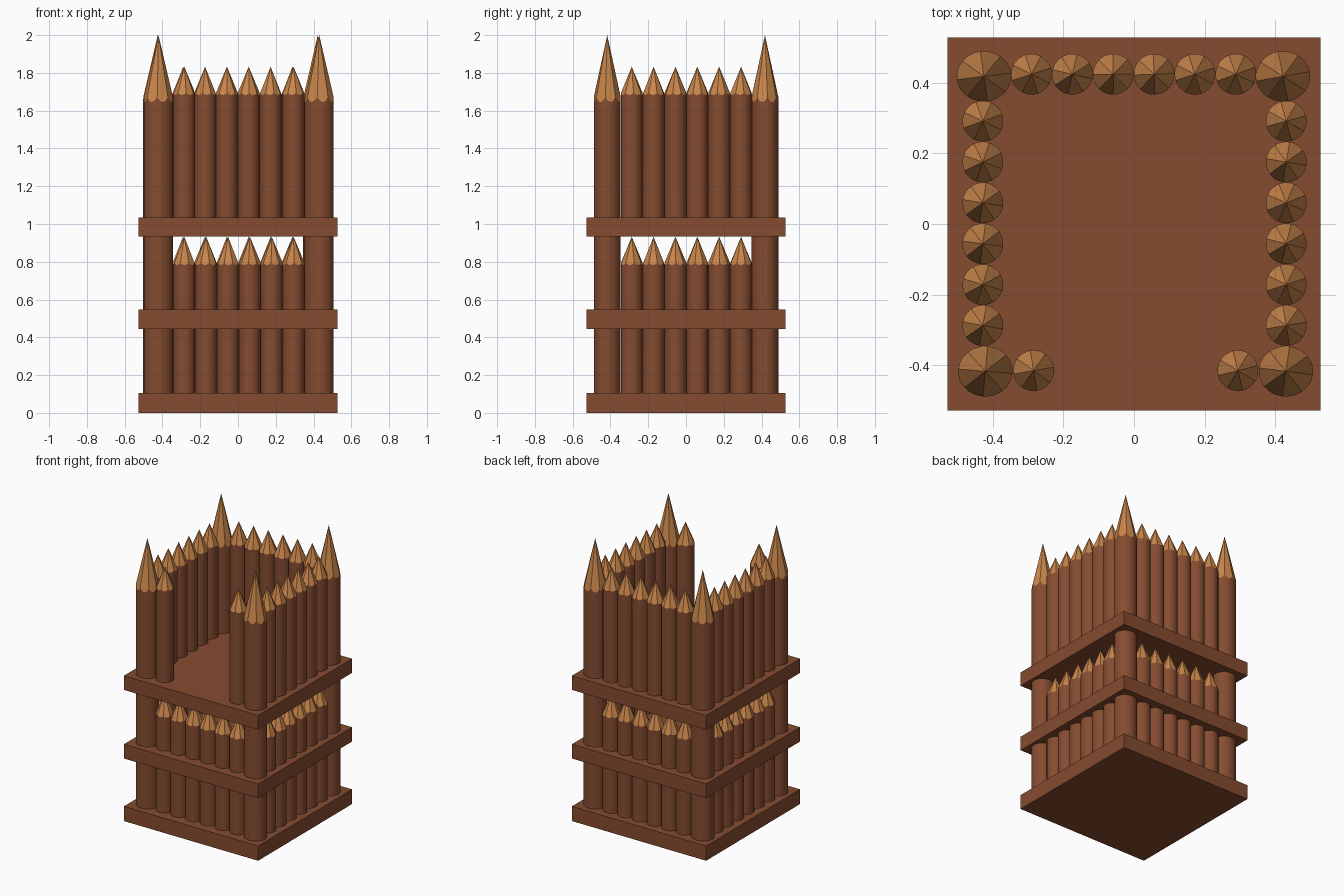
import bpy, bmesh, math, random

if "Cube" in bpy.data.objects:
    bpy.data.objects.remove(bpy.data.objects["Cube"])

random.seed(4)


def material(name, rgb):
    m = bpy.data.materials.new(name)
    m.diffuse_color = (*rgb, 1)
    m.use_nodes = True
    m.node_tree.nodes["Principled BSDF"].inputs["Base Color"].default_value = m.diffuse_color
    return m


BARK = material("bark", (0.235, 0.072, 0.030))
CUT = material("cut_wood", (0.58, 0.235, 0.070))
SIDES, ARC = 8, 4            # cut facets per tip, rim segments per facet


def finish(name, bm, mats):
    mesh = bpy.data.meshes.new(name)
    bmesh.ops.recalc_face_normals(bm, faces=bm.faces)
    bm.to_mesh(mesh)
    bm.free()
    for m in mats:
        mesh.materials.append(m)
    obj = bpy.data.objects.new(name, mesh)
    bpy.context.collection.objects.link(obj)
    return obj


def stake(name, x, y, z0, apex, rx, ry, drop):
    """Round log whose tip is hewn to a point with flat facets."""
    bm = bmesh.new()
    n = SIDES * ARC
    turn = random.uniform(0, math.tau)
    low, rim = [], []
    for i in range(n):
        a = turn + math.tau * i / n
        px, py = x + rx * math.cos(a), y + ry * math.sin(a)
        # each flat facet dips in the middle where it meets the round log
        off = math.tau * ((i % ARC) - ARC / 2) / n
        low.append(bm.verts.new((px, py, z0)))
        rim.append(bm.verts.new((px, py, apex - drop * math.cos(off))))
    tip = bm.verts.new((x, y, apex))
    bm.faces.new(low[::-1])
    for i in range(n):
        j = (i + 1) % n
        bm.faces.new((low[i], low[j], rim[j], rim[i])).smooth = True
    for k in range(SIDES):
        arc = [rim[(k * ARC + i) % n] for i in range(ARC + 1)]
        bm.faces.new(arc + [tip]).material_index = 1
    return finish(name, bm, (BARK, CUT))


def slab(name, z0, z1, half=0.528):
    bm = bmesh.new()
    bmesh.ops.create_cube(bm, size=1)
    for v in bm.verts:
        v.co = (v.co.x * 2 * half, v.co.y * 2 * half, z1 if v.co.z > 0 else z0)
    return finish(name, bm, (BARK,))


# Square floors
slab("base_floor", 0.0, 0.105)
slab("middle_floor", 0.445, 0.547)
slab("upper_floor", 0.933, 1.034)

# Tall corner posts running the full height
for name, x, y in (("front_left", -0.421, -0.417), ("front_right", 0.430, -0.417),
                   ("back_left", -0.425, 0.418), ("back_right", 0.422, 0.418)):
    stake(name + "_corner_post", x, y, 0.05, 2.0, 0.077, 0.0715, 0.355)

# Rows of small stakes on each wall, lower and upper storeys
R, STEP = 0.0578, 0.1157
for i in range(6):
    t = (i - 2.5) * STEP
    walls = {"front": (t + 0.005, -0.415), "back": (t - 0.001, 0.424),
             "left": (-0.428, t + 0.002), "right": (0.431, t + 0.002)}
    for wall, (x, y) in walls.items():
        stake(f"{wall}_lower_stake_{i + 1}", x, y, 0.05, 0.933, R, R, 0.15)
        # the upper front wall leaves a wide opening
        if wall != "front" or i in (0, 5):
            stake(f"{wall}_upper_stake_{i + 1}", x, y, 0.98, 1.833, R, R, 0.15)
